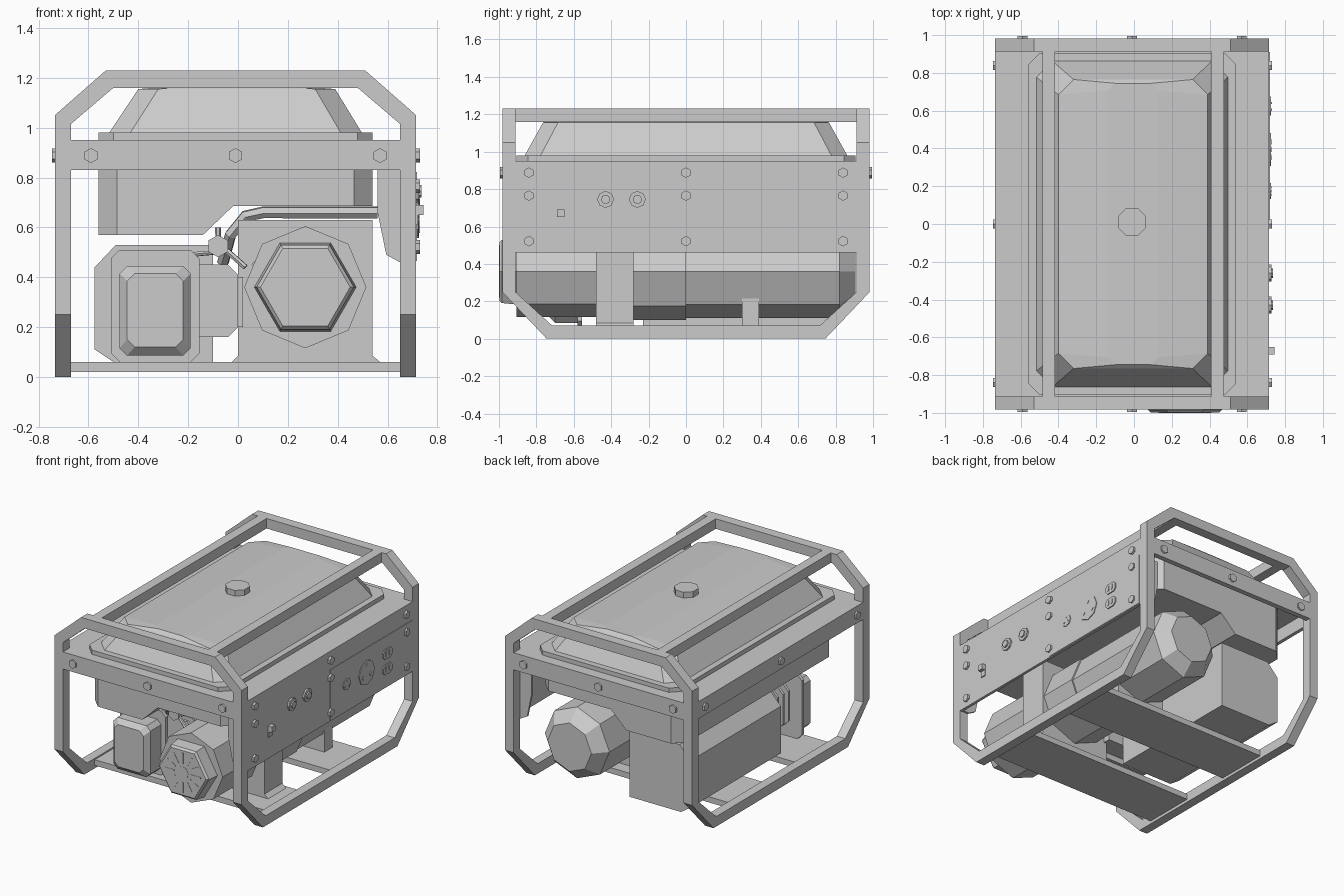
import bpy, bmesh, math
from mathutils import Vector, Matrix

if "Cube" in bpy.data.objects:
    bpy.data.objects.remove(bpy.data.objects["Cube"])


def make(name, bm):
    bmesh.ops.recalc_face_normals(bm, faces=bm.faces)
    me = bpy.data.meshes.new(name)
    bm.to_mesh(me)
    bm.free()
    ob = bpy.data.objects.new(name, me)
    bpy.context.collection.objects.link(ob)
    return ob


def place(axis, a, b, t):
    # profile point (a, b) at depth t along the chosen axis
    return {'x': (t, a, b), 'y': (a, t, b), 'z': (a, b, t)}[axis]


def loft(name, axis, rings):
    """Join a list of (depth, profile points) rings and cap both ends."""
    bm = bmesh.new()
    vs = [[bm.verts.new(place(axis, a, b, t)) for a, b in pts] for t, pts in rings]
    n = len(vs[0])
    for r, s in zip(vs, vs[1:]):
        for i in range(n):
            bm.faces.new((r[i], r[(i + 1) % n], s[(i + 1) % n], s[i]))
    bm.faces.new(vs[0])
    bm.faces.new(vs[-1])
    return make(name, bm)


def prism(name, axis, pts, t0, t1):
    return loft(name, axis, [(t0, pts), (t1, pts)])


def box(name, x0, x1, y0, y1, z0, z1):
    return prism(name, 'z', [(x0, y0), (x1, y0), (x1, y1), (x0, y1)], z0, z1)


def ngon(a, b, r, n, turn=0.0):
    return [(a + r * math.cos(turn + i * math.tau / n),
             b + r * math.sin(turn + i * math.tau / n)) for i in range(n)]


def oct_rect(a0, a1, b0, b1, c):
    return [(a0 + c, b0), (a1 - c, b0), (a1, b0 + c), (a1, b1 - c),
            (a1 - c, b1), (a0 + c, b1), (a0, b1 - c), (a0, b0 + c)]


def pipe(name, pts, r):
    cu = bpy.data.curves.new(name, 'CURVE')
    cu.dimensions = '3D'
    cu.bevel_depth = r
    cu.bevel_resolution = 1
    cu.use_fill_caps = True
    sp = cu.splines.new('POLY')
    sp.points.add(len(pts) - 1)
    for p, q in zip(sp.points, pts):
        p.co = (*q, 1)
    sp.use_smooth = False
    ob = bpy.data.objects.new(name, cu)
    bpy.context.collection.objects.link(ob)
    return ob


L, R, Y = -0.735, 0.715, 0.982

# Tube frame: end arches, side skids with clipped corners, top bars
arch = [(L, 0.25), (L, 1.05), (-0.53, 1.23), (0.51, 1.23), (R, 1.05), (R, 0.25),
        (0.65, 0.25), (0.65, 1.015), (0.48, 1.16), (-0.50, 1.16), (-0.67, 1.015), (-0.67, 0.25)]
skid = [(-Y, 0.25), (-0.745, 0), (0.745, 0), (Y, 0.25),
        (0.912, 0.25), (0.715, 0.07), (-0.715, 0.07), (-0.912, 0.25)]
for s, n in ((-1, 'front'), (1, 'back')):
    prism(n + '_arch', 'y', arch, s * Y, s * 0.912)
for x, n in ((L, 'left'), (0.65, 'right')):
    prism(n + '_skid', 'x', skid, x, x + 0.065)
for x in (-0.485, 0.408):
    box('top_bar', x, x + 0.068, -0.912, 0.912, 1.16, 1.23)
for y0, y1 in ((-0.63, -0.26), (0.10, 0.48)):
    box('floor_plank', -0.67, 0.65, y0, y1, 0.02, 0.06)

# Belt around the tank: vertical bands and flat shelf
for s in (-1, 1):
    box('end_band', L, R, min(s * Y, s * 0.945), max(s * Y, s * 0.945), 0.83, 0.95)
    box('end_shelf', L, R, min(s * 0.95, s * 0.84), max(s * 0.95, s * 0.84), 0.925, 0.95)
for x0, x1 in ((L, L + 0.025), (R - 0.025, R)):
    box('side_band', x0, x1, -0.912, 0.912, 0.83, 0.95)
for x0, x1 in ((L + 0.02, -0.52), (0.50, R - 0.02)):
    box('side_shelf', x0, x1, -0.912, 0.912, 0.925, 0.95)

# Fuel tank: stepped lower body with clipped corners, flange, domed top, cap
tank = prism('tank_body', 'y',
             [(-0.56, 0.57), (-0.14, 0.57), (-0.02, 0.685), (0.54, 0.685), (0.54, 0.96), (-0.56, 0.96)],
             -0.86, 0.86)
bm = bmesh.new()
bm.from_mesh(tank.data)
corners = [e for e in bm.edges if abs(e.verts[0].co.z - e.verts[1].co.z) > 0.2
           and abs(e.verts[0].co.x - e.verts[1].co.x) < 0.01]
bmesh.ops.bevel(bm, geom=corners, offset=0.075, segments=1, affect='EDGES', profile=0.5)
bm.to_mesh(tank.data)
bm.free()
prism('tank_flange', 'z', oct_rect(-0.56, 0.54, -0.905, 0.905, 0.06), 0.945, 0.98)
loft('tank_top', 'z', [(0.975, oct_rect(-0.52, 0.50, -0.865, 0.865, 0.085)),
                       (1.155, oct_rect(-0.40, 0.39, -0.765, 0.765, 0.08)),
                       (1.175, oct_rect(-0.14, 0.13, -0.745, 0.745, 0.04))])
prism('fuel_cap', 'z', ngon(-0.01, 0.01, 0.08, 8, 0.39), 1.15, 1.215)

# Control panel: sheet with shaped end flanges and a raised outlet plate
box('control_panel', R - 0.02, R, -0.912, 0.912, 0.46, 0.835)
flange = [(R, 0.83), (0.56, 0.83), (0.56, 0.66), (0.595, 0.49), (0.65, 0.46), (R, 0.46)]
for y in (-0.91, 0.895):
    prism('panel_end', 'y', flange, y, y + 0.015)
box('outlet_plate', R, R + 0.004, 0.0, 0.91, 0.465, 0.822)
box('power_switch', R, 0.745, -0.69, -0.65, 0.65, 0.69)
box('switch_base', R, 0.722, -0.69, -0.65, 0.61, 0.69)
for y in (-0.43, -0.26):
    prism('breaker_ring', 'x', ngon(y, 0.745, 0.045, 8), R, 0.727)
    prism('breaker_button', 'x', ngon(y, 0.745, 0.025, 8), R, 0.737)
for y, z, r in ((0.175, 0.655, 0.042), (0.395, 0.652, 0.087)):
    prism('round_socket', 'x', ngon(y, z, r, 8), R, 0.724)
    for k in range(3):
        c = ngon(y, z, r * 0.55, 3, math.pi / 2)[k]
        prism('socket_pin', 'x', ngon(*c, r * 0.17, 4), R, 0.728)
for z in (0.70, 0.592):
    prism('outlet', 'x', oct_rect(0.575, 0.675, z - 0.035, z + 0.035, 0.02), R, 0.726)
    for y in (0.605, 0.64):
        box('outlet_slot', R, 0.730, y - 0.006, y + 0.006, z - 0.015, z + 0.02)

# Hex bolts
for s in (-1, 1):
    for x in (-0.59, -0.01, 0.57):
        prism('end_bolt', 'y', ngon(x, 0.888, 0.03, 6, math.pi / 6), s * 0.97, s * 0.994)
for y in (-0.84, 0.0, 0.84):
    for z in (0.888, 0.765, 0.522):
        prism('panel_bolt', 'x', ngon(y, z, 0.028, 6, math.pi / 6), R - 0.01, 0.73)
    prism('left_bolt', 'x', ngon(y, 0.888, 0.028, 6, math.pi / 6), L + 0.01, -0.747)

# Engine and alternator: octagonal barrels along y
cx, cz = 0.27, 0.36
o = lambda r, n=8: ngon(cx, cz, r, n, 0)
loft('fan_housing', 'y', [(-0.905, o(0.245)), (-0.48, o(0.245))])
loft('starter_cover', 'y', [(-0.90, o(0.205, 6)), (-0.985, o(0.195, 6)), (-0.998, o(0.18, 6))])
prism('starter_hub', 'y', o(0.045), -0.99, -1.0)
for k in range(12):
    slot = box('starter_rib', 0.065, 0.14, -1.0, -0.995, -0.005, 0.005)
    slot.data.transform(Matrix.Translation((cx, 0, cz)) @ Matrix.Rotation(k * math.tau / 12, 4, 'Y'))
prism('engine_block', 'y', [(-0.025, 0.06), (0, 0.085), (0, 0.63), (0.54, 0.63), (0.54, 0.085), (0.57, 0.06)],
      -0.48, -0.28)
prism('coupling', 'y', o(0.26), -0.28, 0.0)
loft('alternator', 'y', [(0.0, o(0.25)), (0.82, o(0.25)), (0.905, o(0.17))])
box('alternator_foot', 0.08, 0.46, 0.30, 0.39, 0.055, 0.24)

# Muffler box on the left
prism('muffler_box', 'y', [(-0.50, 0.06), (-0.10, 0.06), (-0.10, 0.53), (-0.49, 0.53),
                           (-0.575, 0.44), (-0.575, 0.11)], -0.23, 0.77)

# Air filter: back plate, base and cover
prism('filter_plate', 'y', oct_rect(-0.51, -0.155, 0.06, 0.51, 0.035), -0.58, -0.555)
loft('filter_cover', 'y', [(-0.57, oct_rect(-0.475, -0.19, 0.085, 0.445, 0.03)),
                           (-0.70, oct_rect(-0.475, -0.19, 0.085, 0.445, 0.03)),
                           (-0.735, oct_rect(-0.445, -0.22, 0.12, 0.415, 0.03))])
for y in (-0.51, -0.45, -0.39):
    prism('cooling_fin', 'y', oct_rect(-0.45, 0.0, 0.16, 0.45, 0.04), y, y + 0.02)
box('cylinder', -0.38, 0.02, -0.50, -0.23, 0.20, 0.40)

# Pipes, fuel valve and spark plug
pipe('exhaust_pipe', [(-0.06, -0.3, 0.46), (-0.03, -0.4, 0.57), (0.03, -0.42, 0.645),
                      (0.10, -0.42, 0.66), (0.56, -0.42, 0.66)], 0.025)
pipe('fuel_hose', [(-0.08, -0.55, 0.60), (-0.08, -0.55, 0.50), (-0.20, -0.5, 0.49), (-0.24, -0.45, 0.40)], 0.012)
pipe('valve_lever', [(-0.06, -0.58, 0.52), (0.03, -0.60, 0.44)], 0.012)
prism('fuel_valve', 'y', ngon(-0.08, 0.525, 0.045, 6, math.pi / 6), -0.60, -0.53)
plug = box('spark_plug', -0.045, 0.045, -0.54, -0.47, -0.02, 0.02)
plug.data.transform(Matrix.Translation((0.10, 0, 0.47)) @ Matrix.Rotation(-0.8, 4, 'Y'))
